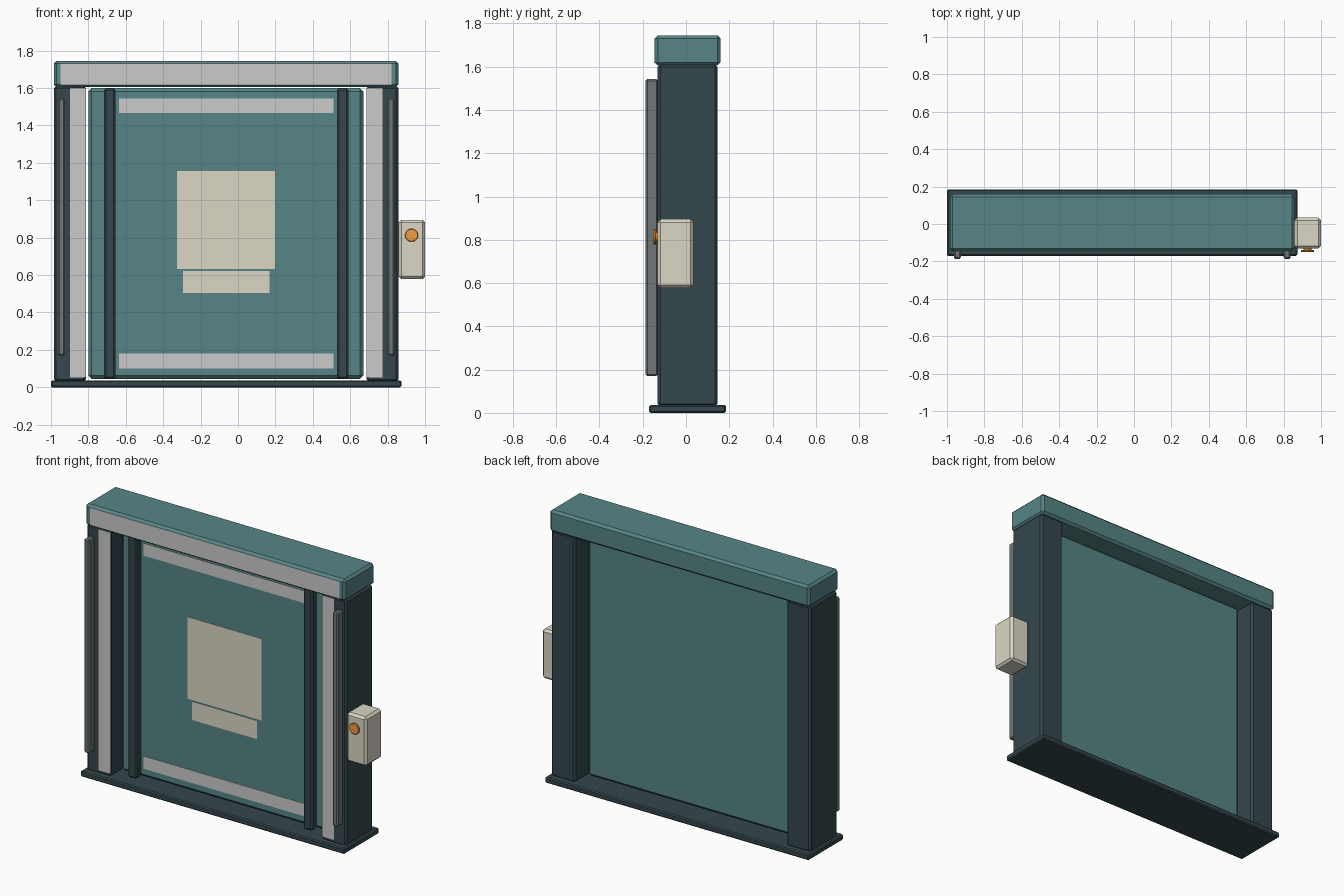
import bpy
import math

if "Cube" in bpy.data.objects:
    bpy.data.objects.remove(bpy.data.objects["Cube"])


def material(name, rgb):
    m = bpy.data.materials.new(name)
    m.diffuse_color = (*rgb, 1)
    m.use_nodes = True
    m.node_tree.nodes["Principled BSDF"].inputs["Base Color"].default_value = m.diffuse_color
    return m


TEAL = material("teal_paint", (0.095, 0.235, 0.24))
DARK = material("dark_frame", (0.035, 0.063, 0.075))
BEIGE = material("beige", (0.71, 0.68, 0.56))
ORANGE = material("orange", (0.9, 0.33, 0.05))
STEEL = material("dull_steel", (0.16, 0.18, 0.18))

MID = -0.063  # centre of the doorway in x


def finish(ob, name, mat, bevel):
    ob.name = name
    if mat:
        ob.data.materials.append(mat)
    if bevel:
        mod = ob.modifiers.new("bevel", 'BEVEL')
        mod.width = bevel
        mod.segments = 1
    return ob


def box(name, x, y, z, mat=None, bevel=0.0):
    """Box from (min, max) ranges on each axis."""
    bpy.ops.mesh.primitive_cube_add(
        size=1, location=[(a + b) / 2 for a, b in (x, y, z)])
    ob = bpy.context.object
    ob.scale = [b - a for a, b in (x, y, z)]
    bpy.ops.object.transform_apply(location=False, rotation=False, scale=True)
    return finish(ob, name, mat, bevel)


def pair(name, inner, outer, y, z, mat=None, bevel=0.0):
    """Mirrored boxes, inner/outer measured from the doorway centre."""
    box("left_" + name, (MID - outer, MID - inner), y, z, mat, bevel)
    box("right_" + name, (MID + inner, MID + outer), y, z, mat, bevel)


def disc(name, radius, y, mat, bevel=0.0):
    """Round part of the button, its axis along y."""
    bpy.ops.mesh.primitive_cylinder_add(
        vertices=20, radius=radius, depth=y[1] - y[0],
        location=(0.928, (y[0] + y[1]) / 2, 0.813),
        rotation=(math.pi / 2, 0, 0))
    finish(bpy.context.object, name, mat, bevel)
    bpy.ops.object.shade_smooth_by_angle()


# Frame: sill, posts and header
box("sill", (-1.0, 0.873), (-0.17, 0.185), (0, 0.037), DARK, 0.007)
pair("post", 0.75, 0.921, (-0.131, 0.145), (0.03, 1.61), DARK, 0.012)
box("header", (-0.985, 0.859), (-0.145, 0.16), (1.605, 1.745), TEAL, 0.015)
box("header_strip", (-0.948, 0.822), (-0.146, -0.135), (1.617, 1.73))

# Trim on the posts
pair("post_strip", 0.75, 0.835, (-0.132, -0.125), (0.053, 1.6))
pair("guard_rail", 0.863, 0.9, (-0.187, -0.129), (0.17, 1.543), STEEL, 0.008)

# Door panel with ribs and flat plates
box("door_panel", (-0.8, 0.67), (-0.045, 0.043), (0.045, 1.6), TEAL, 0.018)
pair("door_rib", 0.592, 0.654, (-0.096, -0.04), (0.045, 1.598), DARK, 0.01)
FACE = (-0.047, -0.035)
for name, z in (("upper_band", (1.467, 1.545)), ("lower_band", (0.1, 0.18))):
    box(name, (-0.637, 0.51), FACE, z)
box("notice_plate", (-0.325, 0.199), FACE, (0.633, 1.157), BEIGE)
box("small_plate", (-0.295, 0.168), FACE, (0.505, 0.623), BEIGE)

# Control box with a round button on a short stem
box("control_box", (0.859, 1.0), (-0.131, 0.034), (0.578, 0.895), BEIGE, 0.014)
disc("button", 0.035, (-0.151, -0.138), ORANGE, 0.003)
disc("button_stem", 0.022, (-0.14, -0.125), ORANGE)
